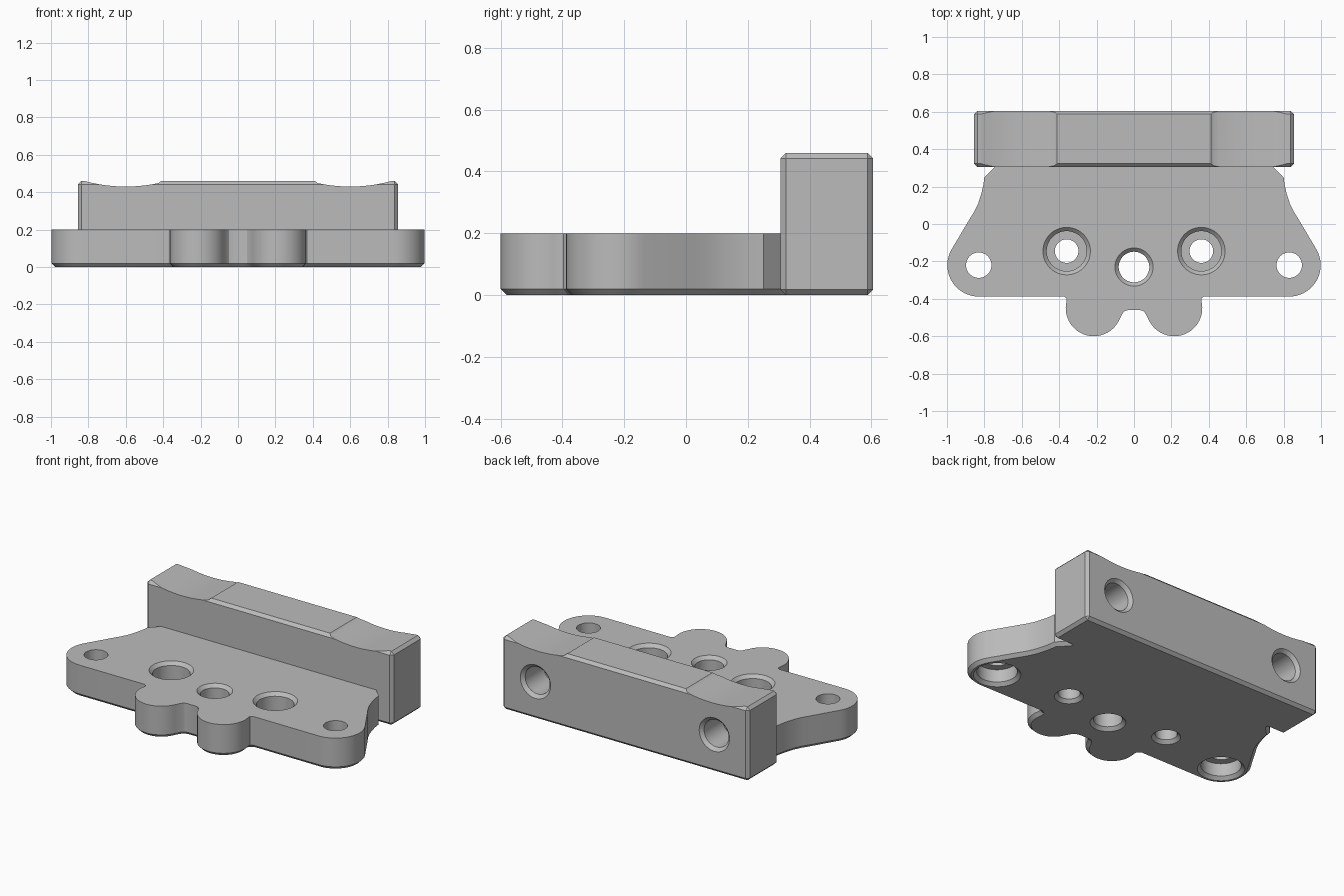
import bpy, bmesh
from math import sin, cos, pi, radians, sqrt
from mathutils import Matrix, Vector

cube = bpy.data.objects.get("Cube")
if cube:
    bpy.data.objects.remove(cube, do_unlink=True)

grey = bpy.data.materials.new("plain_grey")
grey.use_nodes = True
colour = (0.5, 0.5, 0.5, 1)
grey.diffuse_color = colour
grey.node_tree.nodes["Principled BSDF"].inputs["Base Color"].default_value = colour


def arc(cx, cy, r, start, end, steps):
    """Points along a circular arc, angles in degrees."""
    angles = [radians(start + (end - start) * i / steps) for i in range(steps + 1)]
    return [(cx + r * cos(a), cy + r * sin(a)) for a in angles]


def prism(bm, points, offset):
    """Extrude a closed 3D outline along offset; returns the starting face."""
    face = bm.faces.new([bm.verts.new(p) for p in points])
    new = bmesh.ops.extrude_face_region(bm, geom=[face], use_keep_orig=True)
    moved = [g for g in new["geom"] if isinstance(g, bmesh.types.BMVert)]
    bmesh.ops.translate(bm, verts=moved, vec=offset)
    return face


def revolve(bm, profile, matrix, sides=48):
    """Closed turned solid from (radius, height) pairs."""
    rings = []
    for r, h in profile:
        rings.append([bm.verts.new(matrix @ Vector((r * cos(2 * pi * i / sides),
                      r * sin(2 * pi * i / sides), h))) for i in range(sides)])
    for low, high in zip(rings, rings[1:]):
        for i in range(sides):
            j = (i + 1) % sides
            bm.faces.new((low[i], low[j], high[j], high[i]))
    bm.faces.new(rings[0][::-1])
    bm.faces.new(rings[-1])


def finish(bm, name):
    bmesh.ops.recalc_face_normals(bm, faces=bm.faces)
    mesh = bpy.data.meshes.new(name)
    bm.to_mesh(mesh)
    bm.free()
    mesh.materials.append(grey)
    obj = bpy.data.objects.new(name, mesh)
    bpy.context.collection.objects.link(obj)
    return obj


def combine(target, tool, operation):
    mod = target.modifiers.new(operation, 'BOOLEAN')
    mod.operation, mod.solver, mod.object = operation, 'EXACT', tool
    bpy.context.view_layer.objects.active = target
    bpy.ops.object.modifier_apply(modifier=mod.name)
    bpy.data.objects.remove(tool, do_unlink=True)


CHAMFER = 0.02

# Base plate: half outline from the front notch round to the neck, then mirrored
half = [(0.03, -0.46), (0.047, -0.464), (0.06, -0.477)]
half += arc(0.215, -0.45, 0.15, 205, 375, 24)              # front lobe
half += [(0.362, -0.396), (0.375, -0.387)]
half += arc(0.83, -0.22, 0.168, -90, 30, 18)               # rounded ear
half += [(0.883, 0.02), (0.855, 0.065), (0.833, 0.11), (0.817, 0.16),
         (0.806, 0.205), (0.8, 0.25), (0.74, 0.31), (0.74, 0.45)]
outline = half + [(-x, y) for x, y in reversed(half)]
bm = bmesh.new()
bottom = prism(bm, [(x, y, 0) for x, y in outline], (0, 0, 0.2))
bmesh.ops.bevel(bm, geom=list(bottom.edges), offset=CHAMFER, segments=1,
                affect='EDGES', clamp_overlap=False)
bracket = finish(bm, "mounting_plate")

# Upright rear bar with chamfered edges
bm = bmesh.new()
bmesh.ops.create_cube(bm, size=1, matrix=Matrix.Translation((0, 0.455, 0.23))
                      @ Matrix.Diagonal((1.71, 0.3, 0.46, 1)))
bmesh.ops.bevel(bm, geom=list(bm.edges), offset=0.018, segments=1, affect='EDGES')
combine(bracket, finish(bm, "rear_bar"), 'UNION')

# Cutters: holes and top scoops
bm = bmesh.new()
c = CHAMFER


def countersink(r, z, side):
    """Two profile points of a 45 degree chamfer passing beyond the surface at z."""
    pair = [(r, z - side * c), (r + 2 * c, z + side * c)]
    return pair if side > 0 else pair[::-1]


centre_hole = countersink(0.082, 0, -1) + countersink(0.082, 0.2, 1)
bolt_hole = countersink(0.063, 0, -1) + [(0.063, 0.09), (0.107, 0.09)] + countersink(0.107, 0.2, 1)
ear_hole = countersink(0.115, 0, -1) + [(0.115, 0.1), (0.068, 0.1), (0.068, 0.25)]
rear_hole = [(0.085, -0.2)] + countersink(0.085, 0, 1)

revolve(bm, centre_hole, Matrix.Translation((0, -0.23, 0)))
for side in (-1, 1):
    revolve(bm, bolt_hole, Matrix.Translation((side * 0.36, -0.145, 0)))
    revolve(bm, ear_hole, Matrix.Translation((side * 0.83, -0.22, 0)))
    revolve(bm, rear_hole, Matrix.Translation((side * 0.62, 0.605, 0.235))
            @ Matrix.Rotation(-pi / 2, 4, 'X'))
    # Shallow scoop with a small step beside the raised middle
    xs = [0.425 + 0.435 * i / 16 for i in range(17)]
    scoop = [(x, 1.25 - sqrt(0.82 ** 2 - (x - 0.6) ** 2)) for x in xs]
    scoop += [(0.86, 0.6), (0.405, 0.6), (0.405, 0.465)]
    prism(bm, [(side * x, 0.2, z) for x, z in scoop], (0, 0.6, 0))
combine(bracket, finish(bm, "hole_cutter"), 'DIFFERENCE')

bracket.name = "mounting_bracket"
bpy.ops.object.select_all(action='DESELECT')
bracket.select_set(True)
bpy.context.view_layer.objects.active = bracket
bpy.ops.object.shade_smooth_by_angle(angle=radians(30))
